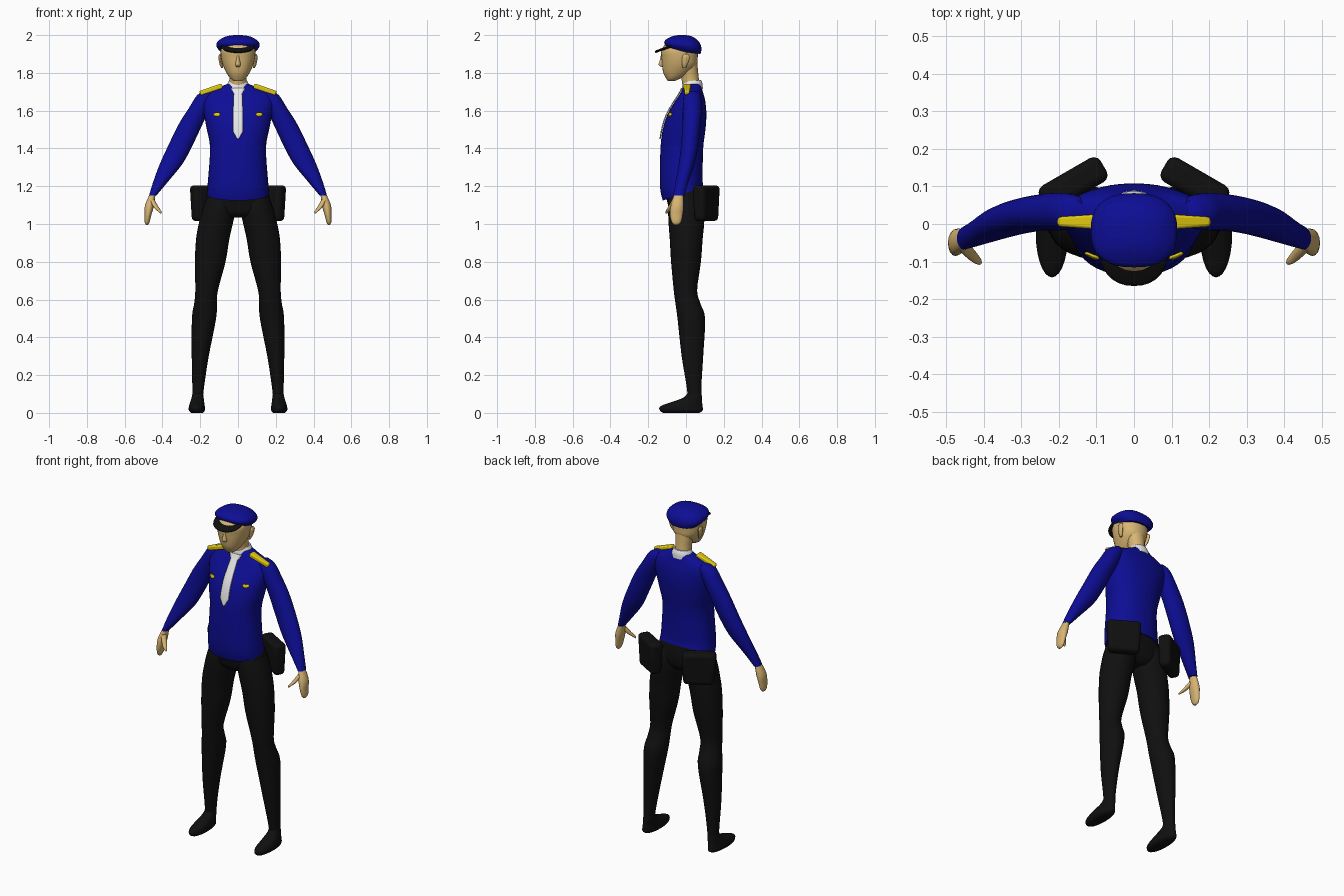
import bpy, bmesh, math
from mathutils import Vector, Matrix
from mathutils.bvhtree import BVHTree

if "Cube" in bpy.data.objects:
    bpy.data.objects.remove(bpy.data.objects["Cube"])


def material(name, rgb):
    m = bpy.data.materials.new(name)
    m.use_nodes = True
    m.diffuse_color = (*rgb, 1)
    m.node_tree.nodes["Principled BSDF"].inputs["Base Color"].default_value = (*rgb, 1)
    return m


BLUE = material("navy_blue", (0.004, 0.004, 0.3))
BLACK = material("black", (0.005, 0.005, 0.005))
SKIN = material("skin", (0.68, 0.46, 0.17))
GOLD = material("gold", (0.75, 0.58, 0.005))
WHITE = material("white", (0.8, 0.8, 0.8))


def finish(name, bm, mat, angle=50):
    bmesh.ops.recalc_face_normals(bm, faces=bm.faces)
    me = bpy.data.meshes.new(name)
    bm.to_mesh(me)
    bm.free()
    ob = bpy.data.objects.new(name, me)
    bpy.context.collection.objects.link(ob)
    me.materials.append(mat)
    bpy.ops.object.select_all(action="DESELECT")
    ob.select_set(True)
    bpy.context.view_layer.objects.active = ob
    bpy.ops.object.shade_smooth_by_angle(angle=math.radians(angle))
    return ob


def spline(keys, steps):
    """Smoothly interpolate between key rings."""
    out = []
    for i in range(len(keys) - 1):
        a, b, c, d = (keys[max(0, min(len(keys) - 1, i + k))] for k in (-1, 0, 1, 2))
        for s in range(steps):
            t = s / steps
            out.append([q + 0.5 * t * (r - p + t * (2*p - 5*q + 4*r - w + t * (3*(q - r) + w - p)))
                        for p, q, r, w in zip(a, b, c, d)])
    return out + [list(keys[-1])]


def loft(name, mat, keys, side=1, power=2.0, n=28, steps=4):
    """Skin over horizontal rings: z, centre x, centre y, radius x, radius y, tilt."""
    bm = bmesh.new()
    keys = [tuple(k) + (0,) * (6 - len(k)) for k in keys]
    rings = []
    for z, cx, cy, rx, ry, tilt in spline(keys, steps):
        ring = []
        for i in range(n):
            a = 2 * math.pi * i / n
            c, s = math.cos(a), math.sin(a)
            x = cx + rx * math.copysign(abs(c) ** (2 / power), c)
            y = cy + ry * math.copysign(abs(s) ** (2 / power), s)
            ring.append(bm.verts.new((side * x, y, z + tilt * (y - cy))))
        rings.append(ring)
    for lo, hi in zip(rings, rings[1:]):
        for i in range(n):
            j = (i + 1) % n
            bm.faces.new((lo[i], lo[j], hi[j], hi[i]))
    bm.faces.new(rings[0])
    bm.faces.new(rings[-1])
    return finish(name, bm, mat)


# Jacket body
torso = loft("jacket", BLUE, [
    (1.16, 0, -.015, .165, .108, .33), (1.22, 0, -.025, .16, .113, .15),
    (1.4, 0, -.022, .148, .113), (1.5, 0, -.01, .165, .113),
    (1.58, 0, .005, .18, .103), (1.65, 0, .022, .19, .08),
    (1.69, 0, .03, .175, .062), (1.715, 0, .033, .12, .052),
    (1.74, 0, .035, .06, .045)], power=2.2, n=40)
surface = BVHTree.FromPolygons([v.co for v in torso.data.vertices],
                               [tuple(p.vertices) for p in torso.data.polygons])


def chest_plate(name, mat, cx, rows, steps=6):
    """Thin plate laid on the chest, given rows of height and half width."""
    bm = bmesh.new()
    grid = []
    for (z0, w0), (z1, w1) in zip(rows, rows[1:]):
        for s in range(steps + 1):
            t = s / steps
            z, w = z0 + (z1 - z0) * t, w0 + (w1 - w0) * t
            row = []
            for k in (-1, -.5, 0, .5, 1):
                hit = surface.ray_cast(Vector((cx + k * w, -1, z)), Vector((0, 1, 0)))[0]
                row.append(bm.verts.new((cx + k * w, (hit.y if hit else 0) - .006, z)))
            grid.append(row)
    for lo, hi in zip(grid, grid[1:]):
        for i in range(4):
            bm.faces.new((lo[i], lo[i + 1], hi[i + 1], hi[i]))
    bmesh.ops.remove_doubles(bm, verts=bm.verts, dist=1e-5)
    ob = finish(name, bm, mat)
    thick = ob.modifiers.new("thickness", "SOLIDIFY")
    thick.thickness = .006
    thick.offset = 0


# Tie and collar
chest_plate("tie", WHITE, 0, [(1.45, .004), (1.49, .027), (1.6, .026), (1.69, .022), (1.72, .04)])
loft("collar", WHITE, [(1.705, 0, .033, .066, .056, .2), (1.735, 0, .033, .06, .054, .15),
                       (1.758, 0, .032, .048, .047, .1)])

# Trousers top
loft("trouser_hips", BLACK, [
    (1.035, 0, 0, .07, .06), (1.06, 0, 0, .13, .085), (1.1, 0, 0, .168, .095),
    (1.15, 0, -.005, .166, .1), (1.21, 0, -.005, .15, .09)], power=2.3)

# Neck, head and nose
loft("neck", SKIN, [(1.7, 0, .033, .052, .048), (1.77, 0, .022, .045, .046),
                    (1.85, 0, .01, .055, .05)])
loft("head", SKIN, [
    (1.757, 0, -.078, .022, .018), (1.772, 0, -.066, .042, .04),
    (1.8, 0, -.05, .061, .07), (1.84, 0, -.035, .08, .092),
    (1.88, 0, -.034, .09, .096), (1.92, 0, -.035, .092, .097),
    (1.95, 0, -.03, .08, .08)], power=2.15)
loft("nose", SKIN, [(1.832, 0, -.118, .011, .012), (1.843, 0, -.123, .015, .022),
                    (1.87, 0, -.122, .01, .016), (1.905, 0, -.122, .006, .008)], n=12)

# Cap with sloping peak
loft("cap", BLUE, [
    (1.91, 0, -.005, .088, .082, -.12), (1.928, 0, -.012, .106, .093, -.12),
    (1.947, 0, -.017, .115, .098, -.1), (1.968, 0, -.02, .106, .09, -.06),
    (1.988, 0, -.022, .076, .064), (1.998, 0, -.022, .04, .034),
    (2.0, 0, -.022, .006, .005)], power=2.5, n=36)
loft("cap_peak", BLACK, [(1.936, 0, -.075, .084, .084, .36),
                         (1.944, 0, -.075, .09, .09, .36),
                         (1.95, 0, -.075, .082, .082, .36)], power=2.2)

for side, label in ((1, "left"), (-1, "right")):
    # Sleeve and hand
    loft(label + "_sleeve", BLUE, [
        (1.705, .155, .033, .025, .03), (1.68, .168, .033, .05, .045),
        (1.62, .2, .033, .056, .05), (1.53, .25, .03, .063, .048),
        (1.42, .303, .02, .064, .046), (1.32, .353, .004, .06, .042),
        (1.22, .412, -.022, .038, .034), (1.15, .452, -.038, .019, .03)], side)
    loft(label + "_hand", SKIN, [
        (1.165, .45, -.038, .014, .022), (1.1, .468, -.046, .024, .034),
        (1.05, .476, -.051, .018, .034), (1.01, .481, -.051, .013, .025),
        (.995, .481, -.052, .005, .01)], side, n=16)
    loft(label + "_thumb", SKIN, [
        (1.13, .457, -.055, .014, .018), (1.09, .434, -.08, .014, .015),
        (1.067, .415, -.098, .009, .01), (1.056, .408, -.103, .003, .004)], side, n=12)

    # Trouser leg
    loft(label + "_leg", BLACK, [
        (1.16, .085, 0, .075, .085), (1.08, .1, .002, .088, .096),
        (1.0, .118, .002, .09, .094), (.92, .134, .001, .088, .087),
        (.8, .147, 0, .081, .079), (.65, .166, -.003, .06, .062),
        (.58, .172, .01, .06, .066), (.5, .18, .028, .064, .073),
        (.3, .2, .034, .045, .057), (.15, .21, .042, .032, .04),
        (.07, .214, .047, .027, .036)], side)
    # Shoe
    loft(label + "_shoe", BLACK, [
        (0, .217, -.025, .03, .095), (.012, .218, -.025, .042, .113),
        (.035, .218, -.024, .042, .112), (.058, .216, .005, .037, .08),
        (.08, .214, .035, .032, .05), (.105, .213, .045, .028, .036)], side)

    # Ear
    loft(label + "_ear", SKIN, [(1.825, .083, -.01, .005, .007), (1.85, .091, -.005, .008, .016),
                                (1.885, .096, 0, .008, .02), (1.9, .094, 0, .004, .01)],
         side, n=12)

    # Shoulder board, tapered to the outer end
    bm = bmesh.new()
    bmesh.ops.create_cube(bm, size=1)
    for v in bm.verts:
        if v.co.x > 0:
            v.co.y *= .6
        v.co = Vector((v.co.x * .125, v.co.y * .042, v.co.z * .026))
    tilt = Matrix.Rotation(math.radians(19 * side), 4, "Y")
    for v in bm.verts:
        v.co.x *= side
    bm.transform(Matrix.Translation((side * .142, .006, 1.712)) @ tilt)
    board = finish(label + "_shoulder_board", bm, GOLD)
    bev = board.modifiers.new("round", "BEVEL")
    bev.width, bev.segments = .007, 2

    # Chest badge
    chest_plate(label + "_badge", GOLD, side * .112,
                [(1.57, .009), (1.579, .019), (1.588, .013)], 2)

    # Belt pouch, narrower toward the bottom
    bm = bmesh.new()
    bmesh.ops.create_cube(bm, size=1)
    for v in bm.verts:
        v.co = Vector((v.co.x * .19, v.co.y * .075, v.co.z * .19))
        if v.co.z < 0:
            v.co.x *= .9
            v.co.y *= .85
    bm.transform(Matrix.Translation((side * .162, .107, 1.11))
                 @ Matrix.Rotation(math.radians(-30 * side), 4, "Z"))
    pouch = finish(label + "_belt_pouch", bm, BLACK)
    bev = pouch.modifiers.new("round", "BEVEL")
    bev.width, bev.segments = .022, 3
